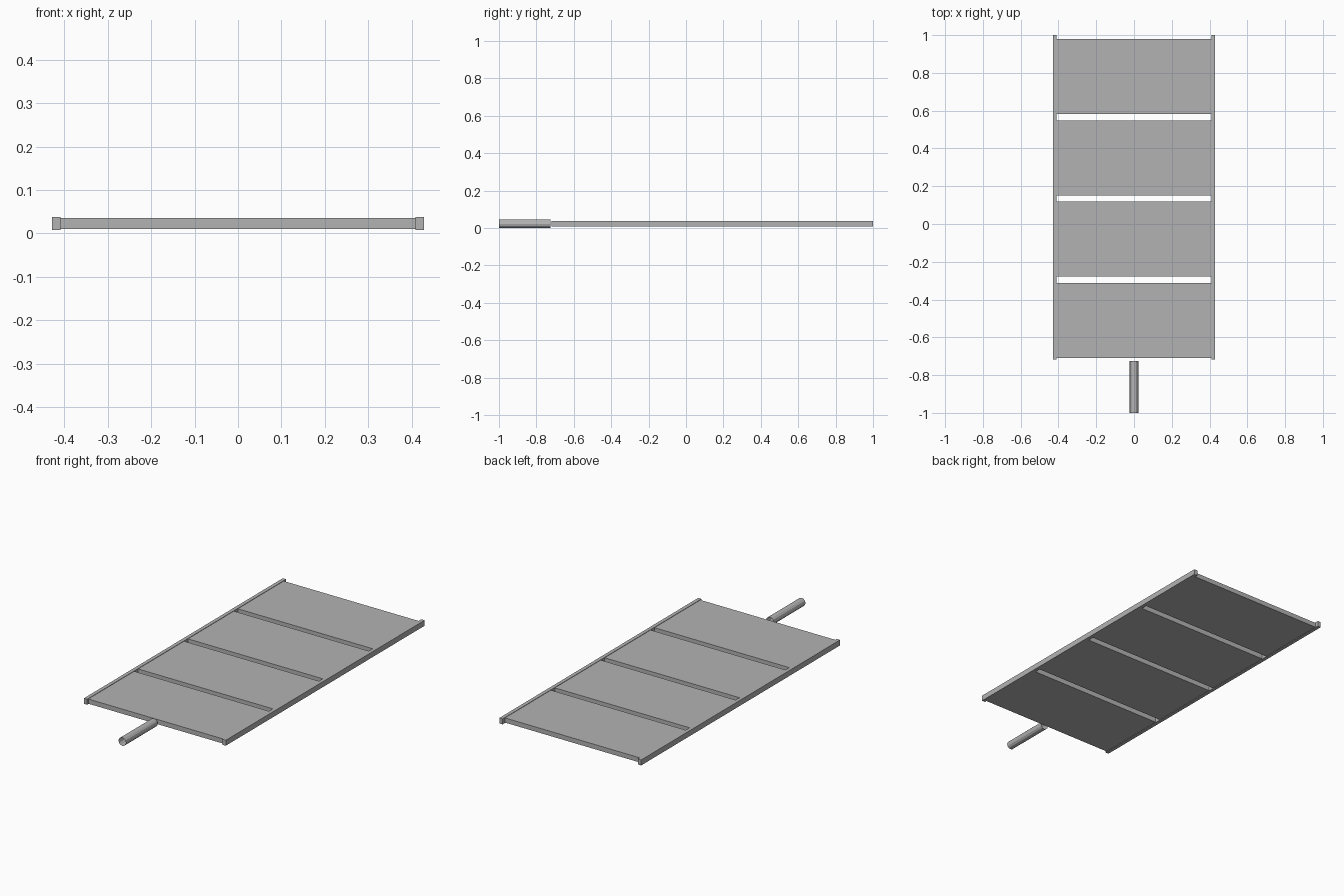
import bpy
import bmesh
from mathutils import Matrix, Vector

if "Cube" in bpy.data.objects:
    bpy.data.objects.remove(bpy.data.objects["Cube"], do_unlink=True)

grey = bpy.data.materials.new("plain_grey")
grey.use_nodes = True
colour = (0.45, 0.45, 0.45, 1)
grey.diffuse_color = colour
grey.node_tree.nodes["Principled BSDF"].inputs["Base Color"].default_value = colour

MID_Z = 0.0225


def finish(name, bm):
    mesh = bpy.data.meshes.new(name)
    bm.to_mesh(mesh)
    bm.free()
    mesh.materials.append(grey)
    obj = bpy.data.objects.new(name, mesh)
    bpy.context.collection.objects.link(obj)
    return obj


def box(name, x0, x1, y0, y1, height):
    bm = bmesh.new()
    bmesh.ops.create_cube(bm, size=1)
    bmesh.ops.scale(bm, vec=Vector((x1 - x0, y1 - y0, height)), verts=bm.verts)
    centre = Vector(((x0 + x1) / 2, (y0 + y1) / 2, MID_Z))
    bmesh.ops.translate(bm, vec=centre, verts=bm.verts)
    return finish(name, bm)


# Side rails
box("left_rail", 0.409, 0.429, -0.718, 1.0, 0.03)
box("right_rail", -0.429, -0.409, -0.718, 1.0, 0.03)

# Four evenly spaced panels, their ends let into the rails
for i in range(4):
    start = -0.709 + i * 0.4305
    box(f"panel_{i + 1}", -0.413, 0.413, start, start + 0.397, 0.0255)

# Open-ended round rod in front of the frame
bm = bmesh.new()
bmesh.ops.create_cone(bm, cap_ends=False, segments=12, radius1=MID_Z,
                      radius2=MID_Z, depth=0.275)
bmesh.ops.rotate(bm, matrix=Matrix.Rotation(1.570796, 3, "X"), verts=bm.verts)
bmesh.ops.translate(bm, vec=Vector((0, -0.8625, MID_Z)), verts=bm.verts)
finish("front_rod", bm)
